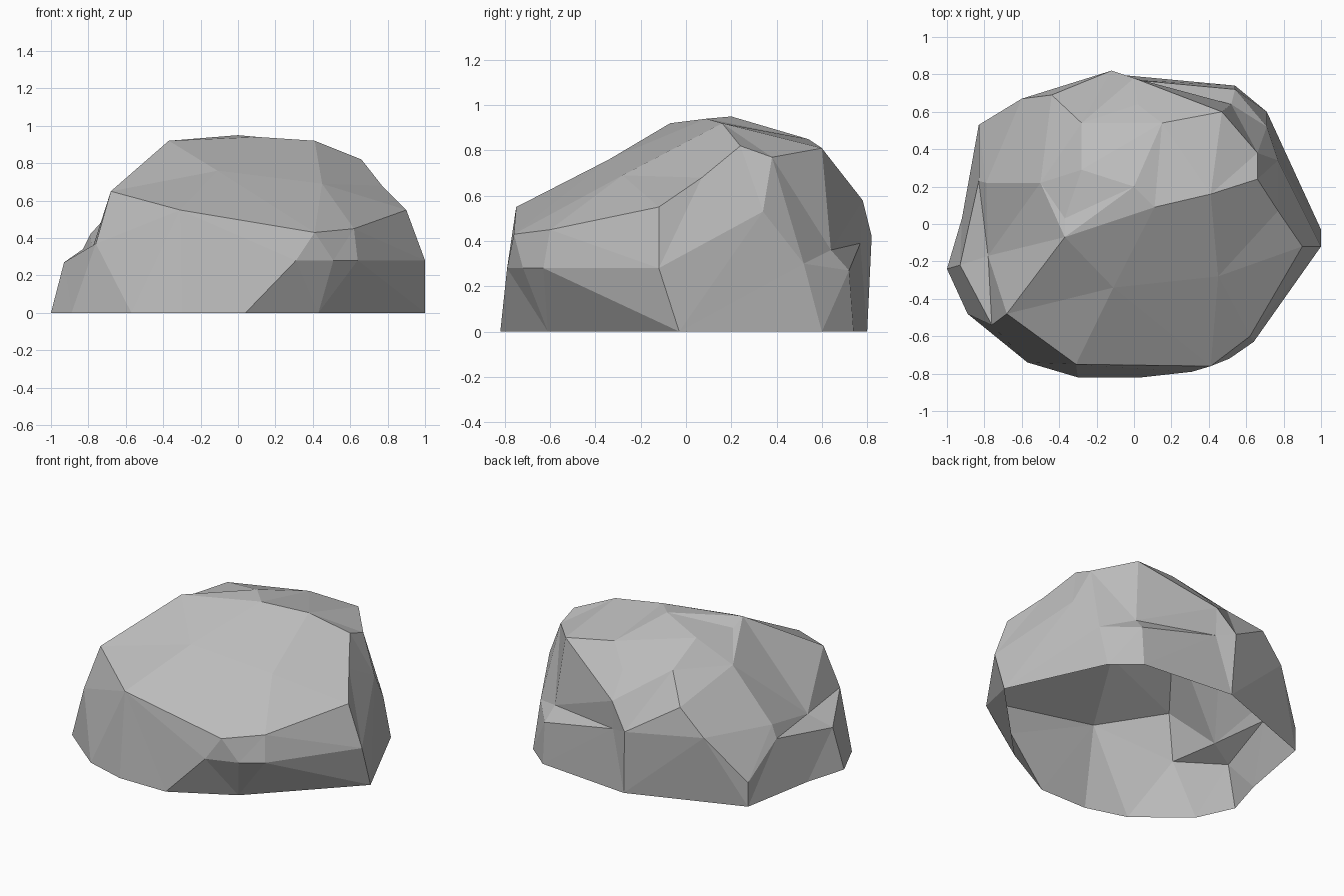
import bpy
import math
from mathutils import Vector
from mathutils.geometry import delaunay_2d_cdt

default_cube = bpy.data.objects.get("Cube")
if default_cube:
    bpy.data.objects.remove(default_cube)


def make_material(name, value):
    material = bpy.data.materials.new(name)
    material.use_nodes = True
    colour = (value, value, value, 1)
    material.diffuse_color = colour
    material.node_tree.nodes["Principled BSDF"].inputs["Base Color"].default_value = colour
    return material


def flatten(point):
    """Unroll a point of the dome onto a disc, seen from the centre of its base."""
    x, y, z = point
    spread = math.hypot(x, y)
    angle = math.atan2(spread, z)
    return Vector((x, y)) * (angle / spread)


def skin_ridges(name, ridges, material):
    """Span flat facets between ridge lines, keeping every ridge as an edge."""
    points = list(dict.fromkeys(point for ridge in ridges for point in ridge))
    index = {point: number for number, point in enumerate(points)}
    edges = {tuple(sorted((index[a], index[b])))
             for ridge in ridges for a, b in zip(ridge, ridge[1:])}
    flat_points = [flatten(point) for point in points]
    result = delaunay_2d_cdt(flat_points, sorted(edges), [], 0, 0.00001)
    faces, sources = result[2], result[3]
    facets = [[sources[corner][0] for corner in face] for face in faces
              if all(sources[corner] for corner in face)]
    mesh = bpy.data.meshes.new(name)
    mesh.from_pydata(points, [], facets)
    mesh.materials.append(material)
    mesh.update()
    rock = bpy.data.objects.new(name, mesh)
    bpy.context.collection.objects.link(rock)
    return rock


def closed(ridge):
    return ridge + ridge[:1]


# Ground outline
block_start, block_corner, block_end = (.04, -.82, 0), (.43, -.61, 0), (1, -.03, 0)
side_foot, ledge_foot = (.71, .6, 0), (.54, .74, 0)
back_foot, heel_foot = (-.1, .8, 0), (-.83, .53, 0)
nose_foot, cheek_foot, front_foot = (-1, -.24, 0), (-.89, -.48, 0), (-.3, -.82, 0)
ground = closed([nose_foot, cheek_foot, (-.57, -.74, 0), front_foot, block_start,
                 block_corner, block_end, side_foot, ledge_foot, back_foot,
                 heel_foot, (-.92, .03, 0)])

# Corners shared by several ridges
cheek, brow, front_lip = (-.76, -.54, .37), (-.68, -.48, .65), (-.31, -.75, .55)
side_lip, side_peak = (.9, -.12, .55), (.66, .24, .82)
side_shoulder, cliff_top = (.66, .38, .77), (.47, .6, .81)
cliff_foot, ledge_corner, ledge_end = (.52, .64, .36), (.54, .72, .27), (0, .77, .39)
crown_edge, crown_corner, crown_side = (.02, .64, .73), (-.28, .54, .77), (.15, .54, .85)
shoulder, hip = (-.37, -.07, .92), (-.5, .22, .74)
heel, bump, notch = (-.83, .53, .16), (-.83, .23, .34), (-.78, -.17, .34)
nose, block_side = (-.93, -.22, .27), (1, -.12, .28)
block_edge, block_bend = (.51, -.72, .28), (.62, -.6, .45)

# Sloping slab, with two shallow folds inside it
slab = closed([brow, front_lip, (.41, -.76, .43), block_bend, side_lip,
               (.77, .07, .68), side_peak, (.41, .16, .92), (.11, .09, .94), shoulder])
slab_folds = [(-.11, -.34, .76), (.45, -.28, .69)]

# Undercut block at the front corner
block = [block_start, (.31, -.79, .28), block_edge, (.64, -.63, .28),
         block_side, block_end]

# Side wall, cliff and ledge
side_wall = [side_peak, side_shoulder, (.77, .34, .53), (.71, .52, .3), side_foot]
cliff = [side_shoulder, cliff_top, cliff_foot, ledge_corner, ledge_foot]
ledge = [cliff_foot, ledge_end, ledge_corner]
cliff_rim = [cliff_top, crown_edge, (0, .78, .58), ledge_end, (-.12, .82, .42), back_foot]

# Crown and back
crown = closed([(0, .2, .95), (-.28, .29, .89), crown_corner, crown_edge, crown_side])
back_ridge = [crown_corner, (-.44, .69, .62), (-.6, .67, .45), heel, heel_foot]

# Shoulder and the notched side
shoulder_ridge = [shoulder, (-.37, .03, .88), hip, (-.79, .22, .42), bump]
notch_ridge = [heel, bump, notch, cheek, cheek_foot]
nose_ridge = [bump, nose, cheek, brow]

stone = make_material("grey stone", .5)
skin_ridges("boulder", [
    ground, slab, slab_folds, block, [block_corner, block_edge], [block_side, side_lip],
    [front_foot, front_lip], side_wall, cliff, ledge, cliff_rim, crown,
    [crown_side, cliff_top], back_ridge, shoulder_ridge, notch_ridge, nose_ridge,
    [nose, nose_foot], [nose, notch]], stone)
